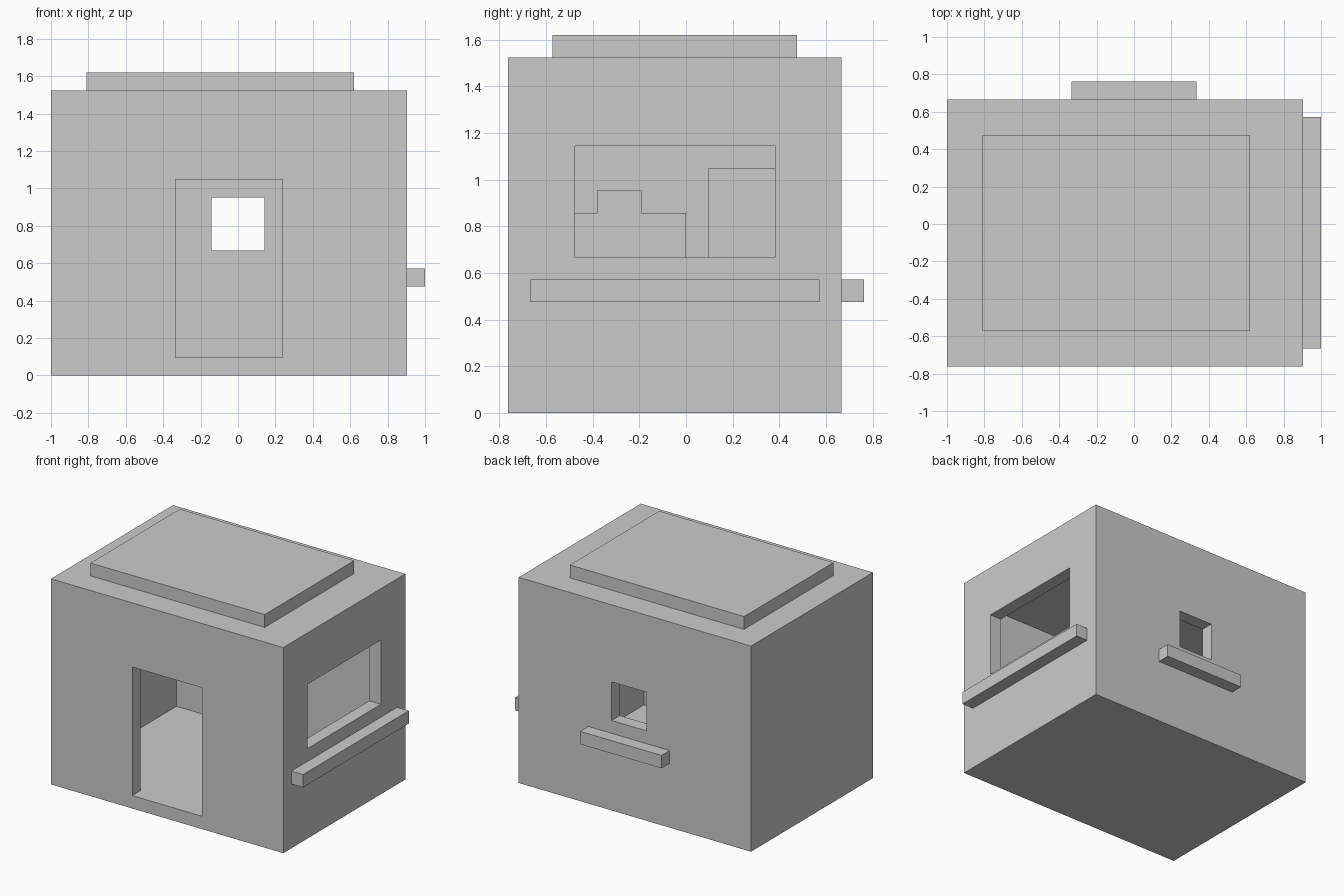
import bpy, bmesh

if "Cube" in bpy.data.objects:
    bpy.data.objects.remove(bpy.data.objects["Cube"])

U = 2 / 21  # the model sits on a regular grid of this step


def box(name, x, y, z):
    """Box from (min, max) grid ranges, measured in grid steps."""
    bm = bmesh.new()
    bmesh.ops.create_cube(bm, size=1)
    for v in bm.verts:
        v.co = [U * (r[0] if c < 0 else r[1]) for c, r in zip(v.co, (x, y, z))]
    mesh = bpy.data.meshes.new(name)
    bm.to_mesh(mesh)
    bm.free()
    ob = bpy.data.objects.new(name, mesh)
    bpy.context.collection.objects.link(ob)
    return ob


def cut(target, name, x, y, z):
    """Subtract a box from the target with a boolean modifier."""
    cutter = box(name, x, y, z)
    cutter.hide_render = True
    cutter.hide_viewport = True
    cutter.display_type = 'WIRE'
    mod = target.modifiers.new(name, 'BOOLEAN')
    mod.operation = 'DIFFERENCE'
    mod.solver = 'EXACT'
    mod.object = cutter


# House shell: hollow room, front door, right window and small back window
house = box("house_walls", (-10.5, 9.5), (-8, 7), (0, 16))
cut(house, "room_cutter", (-9.5, 8.5), (-7, 6), (1, 14))
cut(house, "door_cutter", (-3.5, 2.5), (-9, -6), (1, 11))
cut(house, "side_window_cutter", (8, 10), (-5, 4), (7, 12))
cut(house, "back_window_cutter", (-1.5, 1.5), (5, 8), (7, 10))

# Raised roof slab
box("roof_slab", (-8.5, 6.5), (-6, 5), (16, 17))

# Window ledges
box("side_ledge", (9.5, 10.5), (-7, 6), (5, 6))
box("back_ledge", (-3.5, 3.5), (7, 8), (5, 6))

# Panels on the inside of the left wall, seen through the side window
box("wall_panel", (-9.5, -8.5), (1, 5), (7, 11))
box("wall_shelf", (-9.5, -8.5), (-6, 0), (6, 9))
box("shelf_item", (-9.5, -8.5), (-4, -2), (9, 10))
